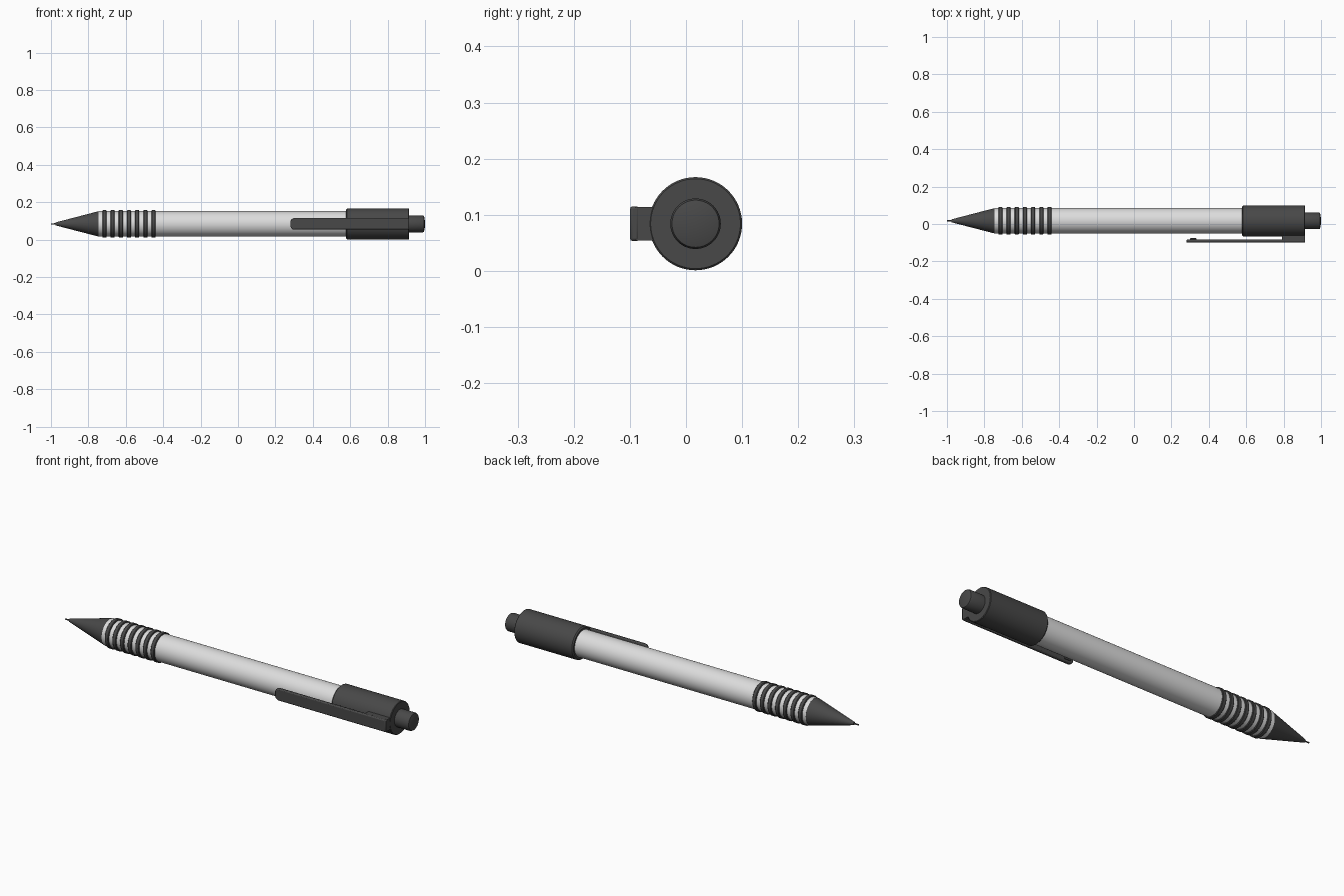
import bpy, bmesh, math

AXIS_Y, AXIS_Z = 0.017, 0.084

cube = bpy.data.objects.get("Cube")
if cube:
    bpy.data.objects.remove(cube, do_unlink=True)


def material(name, value):
    m = bpy.data.materials.new(name)
    m.use_nodes = True
    colour = (value, value, value, 1)
    m.diffuse_color = colour
    m.node_tree.nodes["Principled BSDF"].inputs["Base Color"].default_value = colour
    return m


dark = material("dark_grey_plastic", 0.065)
light = material("light_grey_barrel", 0.72)


def finish(name, bm, mat, bevel=0):
    bmesh.ops.recalc_face_normals(bm, faces=bm.faces)
    mesh = bpy.data.meshes.new(name)
    bm.to_mesh(mesh)
    bm.free()
    mesh.materials.append(mat)
    obj = bpy.data.objects.new(name, mesh)
    bpy.context.collection.objects.link(obj)
    if bevel:
        mod = obj.modifiers.new("soft_edges", "BEVEL")
        mod.width, mod.segments = bevel, 2
        mod.limit_method = "ANGLE"
    bpy.ops.object.select_all(action="DESELECT")
    obj.select_set(True)
    bpy.context.view_layer.objects.active = obj
    bpy.ops.object.shade_smooth_by_angle(angle=math.radians(35))
    return obj


def lathe(name, profile, mat, sides=64):
    """Spin (x, radius) points round the pen axis."""
    bm = bmesh.new()
    verts = [bm.verts.new((x, AXIS_Y, AXIS_Z + r)) for x, r in profile]
    edges = [bm.edges.new(pair) for pair in zip(verts, verts[1:])]
    bmesh.ops.spin(bm, geom=verts + edges, cent=(0, AXIS_Y, AXIS_Z),
                   axis=(1, 0, 0), angle=math.tau, steps=sides)
    bmesh.ops.remove_doubles(bm, verts=bm.verts, dist=1e-5)
    return finish(name, bm, mat)


def box(name, x, y, z, mat, bevel=0):
    """Box from (min, max) ranges."""
    bm = bmesh.new()
    bmesh.ops.create_cube(bm, size=1)
    for v in bm.verts:
        v.co = [sum(r) / 2 + c * (r[1] - r[0]) for r, c in zip((x, y, z), v.co)]
    return finish(name, bm, mat, bevel)


# Barrel and writing end
lathe("barrel", [(-0.745, 0), (-0.745, 0.068), (0.6, 0.068), (0.6, 0)], light)
lathe("nose_cone", [(-0.742, 0), (-0.742, 0.068), (-0.76, 0.064),
                    (-0.975, 0.008), (-0.975, 0)], dark)
lathe("lead_tip", [(-0.97, 0), (-0.97, 0.004), (-1, 0.003), (-1, 0)], dark)

# Grip rings
for i in range(7):
    x = -0.714 + i * 0.0437
    lathe(f"grip_ring_{i + 1}", [(x - 0.011, 0.06), (x - 0.011, 0.071),
                                 (x - 0.008, 0.074), (x + 0.008, 0.074),
                                 (x + 0.011, 0.071), (x + 0.011, 0.06)], dark)

# Cap and push button
lathe("cap", [(0.578, 0), (0.578, 0.077), (0.584, 0.083), (0.912, 0.083),
              (0.915, 0.08), (0.915, 0)], dark)
lathe("push_button", [(0.9, 0), (0.9, 0.045), (0.988, 0.045), (0.994, 0.042),
                      (0.998, 0.028), (1, 0)], dark)

# Clip: rounded strip, root block and gripping nub
bm = bmesh.new()
half = 0.031
outline = [(0.915, AXIS_Z - half), (0.915, AXIS_Z + half)]
for centre, start in ((1, 90), (-1, 180)):
    for step in range(6):
        a = math.radians(start + step * 18)
        outline.append((0.302 + 0.022 * math.cos(a),
                        AXIS_Z + centre * (half - 0.022) + 0.022 * math.sin(a)))
face = bm.faces.new([bm.verts.new((x, -0.1, z)) for x, z in outline])
strip = bmesh.ops.extrude_face_region(bm, geom=[face])
bmesh.ops.translate(bm, vec=(0, 0.017, 0),
                    verts=[g for g in strip["geom"] if isinstance(g, bmesh.types.BMVert)])
finish("clip_strip", bm, dark, 0.005)
box("clip_root", (0.79, 0.914), (-0.09, -0.04), (AXIS_Z - 0.03, AXIS_Z + 0.03), dark)
box("clip_nub", (0.3, 0.335), (-0.085, -0.076), (AXIS_Z - 0.02, AXIS_Z + 0.02), dark, 0.003)
